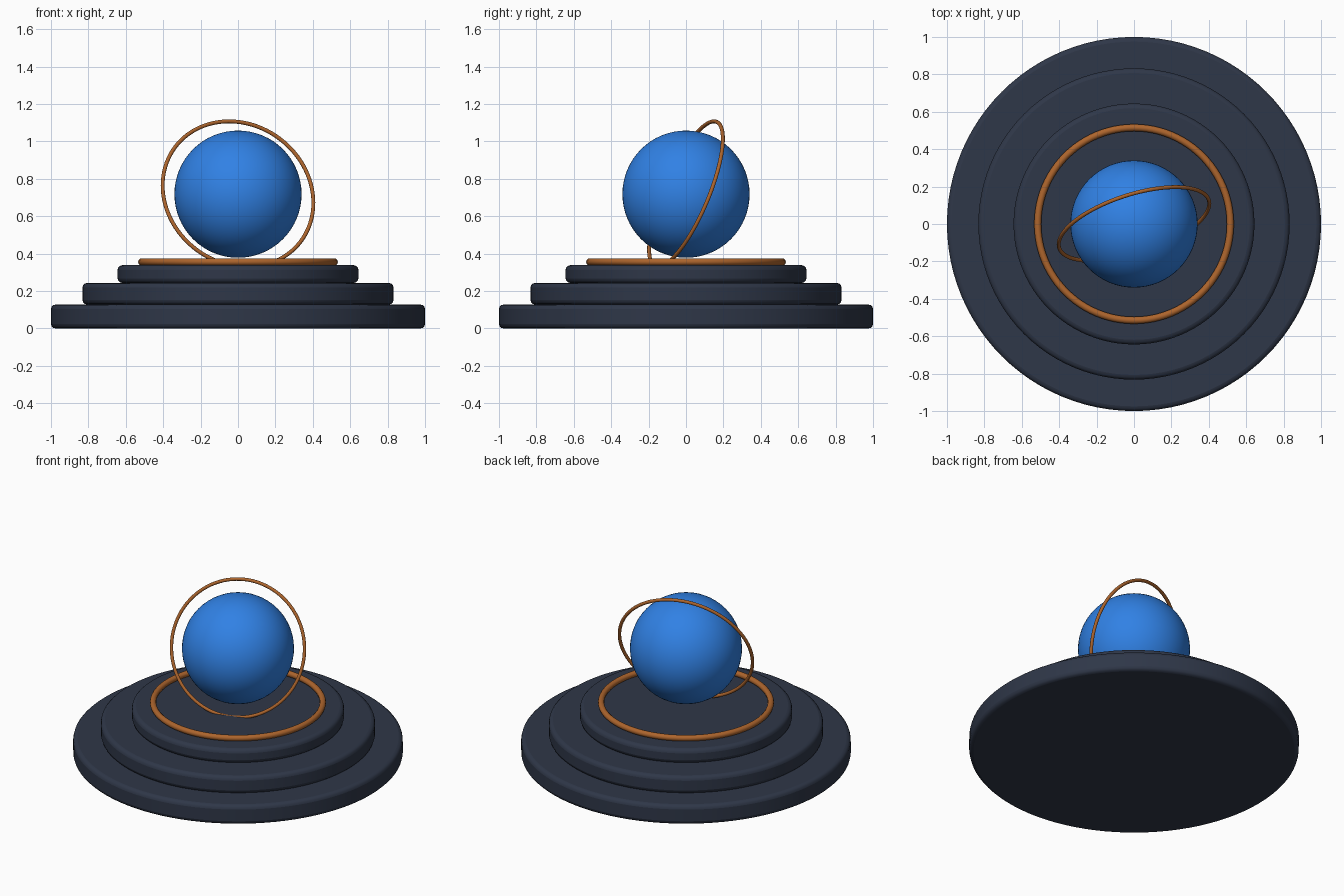
import bpy
import math

if "Cube" in bpy.data.objects:
    bpy.data.objects.remove(bpy.data.objects["Cube"])


def material(name, color):
    m = bpy.data.materials.new(name)
    m.diffuse_color = (*color, 1.0)
    m.use_nodes = True
    m.node_tree.nodes["Principled BSDF"].inputs["Base Color"].default_value = m.diffuse_color
    return m


NAVY = material("dark slate blue", (0.028, 0.038, 0.065))
COPPER = material("copper", (0.42, 0.13, 0.026))
BLUE = material("bright blue", (0.03, 0.22, 0.78))


def finish(name, mat):
    ob = bpy.context.object
    ob.name = name
    ob.data.materials.append(mat)
    bpy.ops.object.shade_smooth_by_angle(angle=math.radians(35))
    return ob


def tier(name, radius, z0, z1):
    """Round step with softened rims."""
    bpy.ops.mesh.primitive_cylinder_add(vertices=96, radius=radius, depth=z1 - z0,
                                        location=(0, 0, (z0 + z1) / 2))
    ob = finish(name, NAVY)
    bevel = ob.modifiers.new("soft rim", 'BEVEL')
    bevel.width = 0.025
    bevel.segments = 3
    bevel.limit_method = 'ANGLE'
    bevel.angle_limit = math.radians(40)


def ring(name, major, minor, z, rotation=(0, 0, 0)):
    bpy.ops.mesh.primitive_torus_add(major_radius=major, minor_radius=minor,
                                     major_segments=96, minor_segments=12,
                                     location=(0, 0, z), rotation=rotation)
    finish(name, COPPER)


# Stepped pedestal
tier("bottom_step", 1.0, 0.0, 0.128)
tier("middle_step", 0.832, 0.128, 0.243)
tier("top_step", 0.644, 0.243, 0.338)

# Trim ring lying on the top step
ring("trim_ring", 0.515, 0.019, 0.356)

# Floating globe
bpy.ops.mesh.primitive_uv_sphere_add(segments=64, ring_count=32, radius=0.34,
                                     location=(0, 0, 0.718))
finish("globe", BLUE)

# Tilted thin ring around the globe
ring("orbit_ring", 0.42, 0.0105, 0.718, (math.radians(62), math.radians(37), 0))
